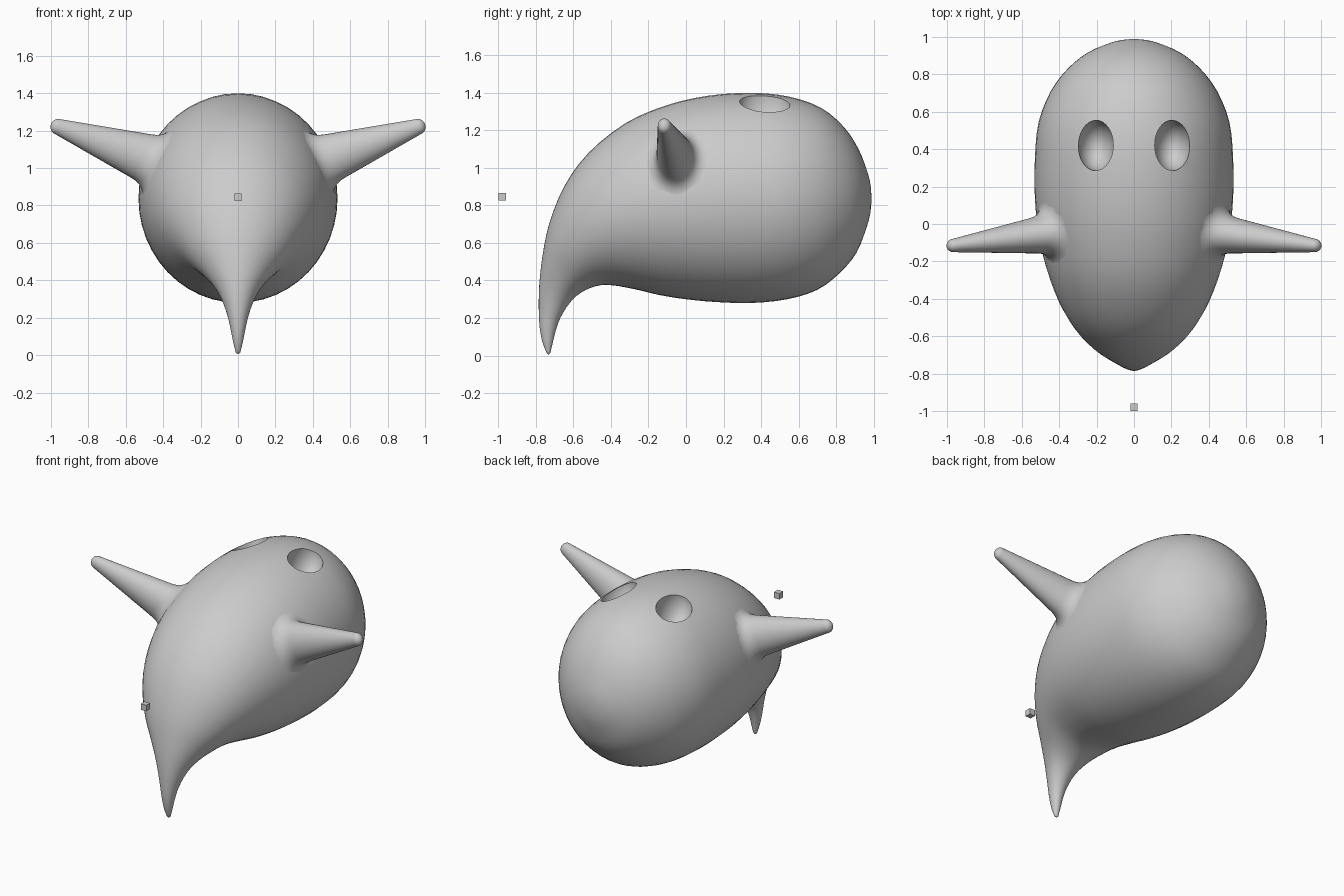
import bpy, bmesh, math
from mathutils import Vector
from mathutils.bvhtree import BVHTree

if "Cube" in bpy.data.objects:
    bpy.data.objects.remove(bpy.data.objects["Cube"])

grey = bpy.data.materials.new("light_grey")
grey.diffuse_color = (0.6, 0.6, 0.6, 1)
grey.use_nodes = True
grey.node_tree.nodes["Principled BSDF"].inputs["Base Color"].default_value = grey.diffuse_color
SEG = 48


def skin(name, rings, start=None, end=None):
    """Bridge closed rings of points, with optional pole points at the ends."""
    bm = bmesh.new()
    loops = [[bm.verts.new(p) for p in ring] for ring in rings]
    n = len(loops[0])
    for a, b in zip(loops, loops[1:]):
        for i in range(n):
            j = (i + 1) % n
            bm.faces.new((a[i], a[j], b[j], b[i]))
    for pole, loop in ((start, loops[0]), (end, loops[-1])):
        if pole is not None:
            v = bm.verts.new(pole)
            for i in range(n):
                bm.faces.new((loop[i], loop[(i + 1) % n], v))
    bmesh.ops.recalc_face_normals(bm, faces=bm.faces[:])
    return finish(name, bm)


def finish(name, bm):
    mesh = bpy.data.meshes.new(name)
    bm.to_mesh(mesh)
    bm.free()
    mesh.materials.append(grey)
    obj = bpy.data.objects.new(name, mesh)
    bpy.context.collection.objects.link(obj)
    return obj


def select(obj):
    bpy.ops.object.select_all(action='DESELECT')
    obj.select_set(True)
    bpy.context.view_layer.objects.active = obj


def smooth_path(pts, steps):
    """Catmull-Rom interpolation of tuples."""
    out = []
    for k in range(len(pts) - 1):
        p0, p1, p2, p3 = (pts[min(max(k + d, 0), len(pts) - 1)] for d in (-1, 0, 1, 2))
        for s in range(steps):
            t = s / steps
            out.append([0.5 * (2 * b + (c - a) * t + (2 * a - 5 * b + 4 * c - d) * t * t
                               + (3 * b - a - 3 * c + d) * t ** 3)
                        for a, b, c, d in zip(p0, p1, p2, p3)])
    return out + [list(pts[-1])]


# Body: cross-sections as upper y, z, lower y, z, half width
sections = [
    (-0.743, 0.014, -0.723, 0.014, 0.012), (-0.765, 0.07, -0.712, 0.06, 0.025),
    (-0.780, 0.15, -0.695, 0.13, 0.040), (-0.785, 0.25, -0.67, 0.20, 0.060),
    (-0.782, 0.38, -0.62, 0.28, 0.10), (-0.765, 0.53, -0.56, 0.335, 0.165),
    (-0.73, 0.70, -0.48, 0.370, 0.25), (-0.65, 0.90, -0.40, 0.375, 0.33),
    (-0.52, 1.08, -0.28, 0.355, 0.405), (-0.32, 1.24, -0.14, 0.322, 0.47),
    (-0.10, 1.335, 0.0, 0.30, 0.51), (0.12, 1.385, 0.16, 0.285, 0.53),
    (0.35, 1.40, 0.35, 0.28, 0.53), (0.55, 1.38, 0.54, 0.30, 0.51),
    (0.72, 1.32, 0.70, 0.35, 0.445), (0.84, 1.22, 0.82, 0.44, 0.355),
    (0.92, 1.10, 0.91, 0.55, 0.25), (0.97, 0.97, 0.965, 0.69, 0.13),
    (0.985, 0.90, 0.983, 0.76, 0.065),
]
rings = []
for ty, tz, by, bz, w in smooth_path(sections, 3):
    mid = Vector((0, (ty + by) / 2, (tz + bz) / 2))
    up = Vector((0, (ty - by) / 2, (tz - bz) / 2))
    rings.append([mid + up * math.cos(a) + Vector((w * math.sin(a), 0, 0))
                  for a in (2 * math.pi * i / SEG for i in range(SEG))])
body = skin("body", rings, (0, -0.732, 0.004), (0, 0.99, 0.83))
surface = BVHTree.FromPolygons([v.co.copy() for v in body.data.vertices],
                               [tuple(p.vertices) for p in body.data.polygons])

# Arms: tapered cones whose roots flare into the body surface
root, tip = Vector((0.40, -0.045, 1.02)), Vector((0.965, -0.115, 1.222))
axis = (tip - root).normalized()
side = Vector((0, 1, 0))
side = (side - axis * side.dot(axis)).normalized()
lift = axis.cross(side)
N = 32
columns = []
for i in range(N):
    a = 2 * math.pi * i / N
    big = side * math.cos(a) * 0.115 + lift * math.sin(a) * 0.15
    small = side * math.cos(a) * 0.036 + lift * math.sin(a) * 0.042
    far, near = tip + small, root + big
    hit = surface.ray_cast(far, (near - far).normalized())[0] or near
    out = (far - hit).normalized()
    edge, normal = surface.find_nearest(hit + big.normalized() * 0.07)[:2]
    edge = edge - normal * 0.001
    start = hit + out * 0.08
    col = []
    for k in range(7):
        t = k / 6
        col.append(edge * (1 - t) ** 2 + hit * 2 * t * (1 - t) + start * t * t)
    col += [start.lerp(far, k / 5) for k in range(1, 6)]
    col += [tip + small * math.cos(b) + axis * 0.037 * math.sin(b)
            for b in (0.3, 0.6, 0.9, 1.2, 1.4)]
    columns.append(col)
arm_rings = list(zip(*columns))
arms = []
for sx, name in ((1, "right_arm"), (-1, "left_arm")):
    flip = lambda p: Vector((p.x * sx, p.y, p.z))
    arms.append(skin(name, [[flip(p) for p in r] for r in arm_rings],
                     end=flip(tip + axis * 0.037)))

# Eye sockets: oval bowls cut into the top of the body
for sx in (-1, 1):
    bm = bmesh.new()
    bmesh.ops.create_uvsphere(bm, u_segments=32, v_segments=20, radius=1)
    for v in bm.verts:
        v.co = Vector((v.co.x * 0.098 + sx * 0.205, v.co.y * 0.135 + 0.42,
                       v.co.z * 0.15 + 1.345))
    cutter = finish("eye_cutter", bm)
    cutter.hide_render = True
    select(body)
    mod = body.modifiers.new("eye_socket", 'BOOLEAN')
    mod.operation = 'DIFFERENCE'
    mod.solver = 'EXACT'
    mod.object = cutter
    bpy.ops.object.modifier_apply(modifier=mod.name)
    bpy.data.objects.remove(cutter)

# Smooth shading with crisp socket rims
for obj in [body] + arms:
    select(obj)
    bpy.ops.object.shade_smooth_by_angle(angle=math.radians(40))

# Small cube floating in front
bm = bmesh.new()
bmesh.ops.create_cube(bm, size=0.04)
bmesh.ops.translate(bm, verts=bm.verts, vec=(0, -0.98, 0.845))
finish("small_cube", bm)
